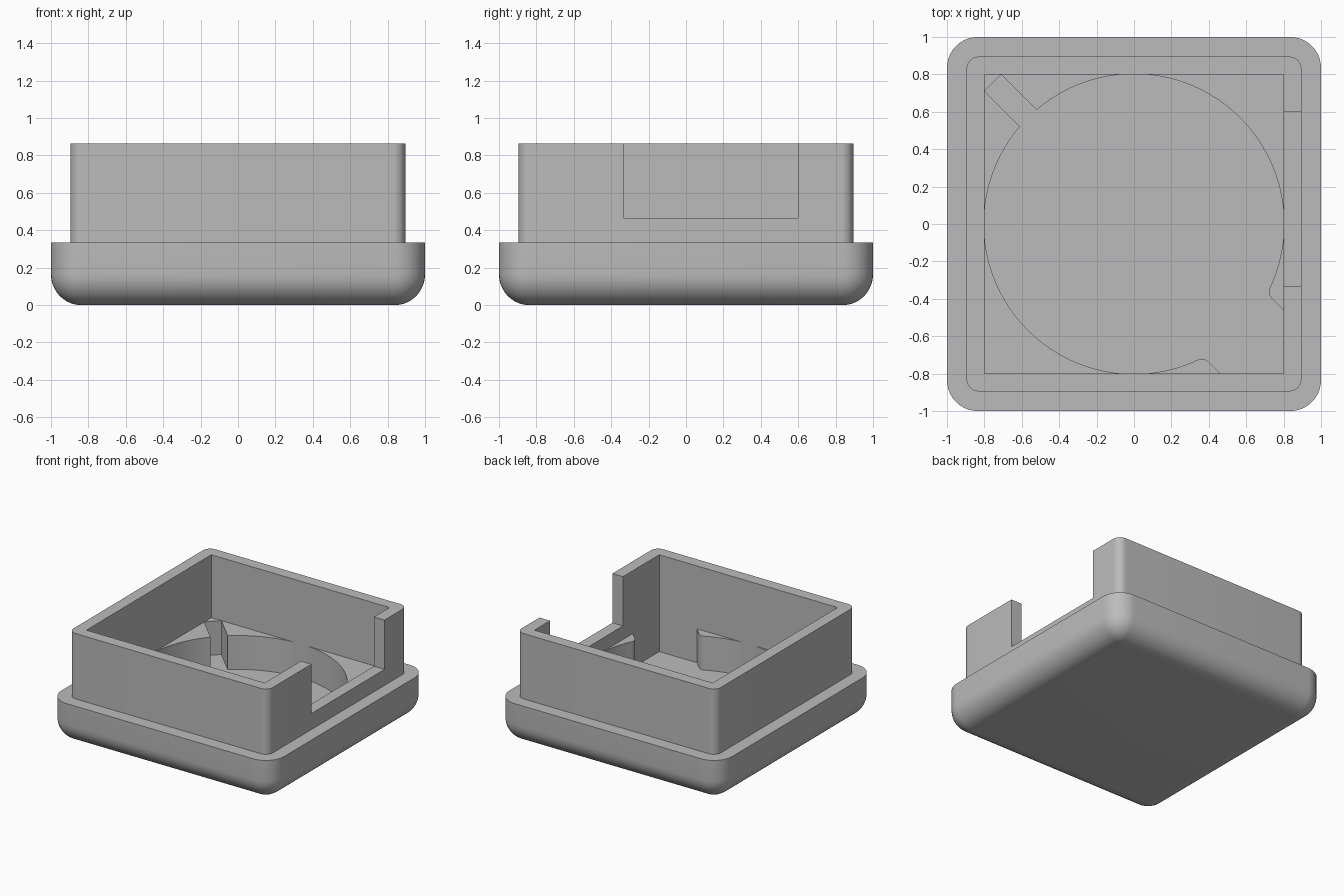
import bpy, bmesh
from math import sin, cos, asin, pi, radians, sqrt

if "Cube" in bpy.data.objects:
    bpy.data.objects.remove(bpy.data.objects["Cube"], do_unlink=True)

FLOOR, LEDGE, STEP, TOP = 0.08, 0.355, 0.335, 0.865
CAVITY, BORE, FILLET = 0.8, 0.802, 0.165

grey = bpy.data.materials.new("plain grey")
grey.use_nodes = True
grey.diffuse_color = (0.5, 0.5, 0.5, 1)
grey.node_tree.nodes["Principled BSDF"].inputs["Base Color"].default_value = (0.5, 0.5, 0.5, 1)


def finish(name, bm):
    bmesh.ops.remove_doubles(bm, verts=bm.verts, dist=0.0001)
    bmesh.ops.recalc_face_normals(bm, faces=bm.faces)
    mesh = bpy.data.meshes.new(name)
    bm.to_mesh(mesh)
    bm.free()
    obj = bpy.data.objects.new(name, mesh)
    bpy.context.collection.objects.link(obj)
    mesh.materials.append(grey)
    return obj


def smooth(obj):
    bpy.ops.object.select_all(action='DESELECT')
    obj.select_set(True)
    bpy.context.view_layer.objects.active = obj
    bpy.ops.object.shade_smooth_by_angle(angle=radians(30))


def rounded_square(half, radius, z, steps=10):
    pts = []
    for k in range(4):
        mid = pi / 4 + k * pi / 2
        cx, cy = [(half - radius) * sqrt(2) * f(mid) for f in (cos, sin)]
        for i in range(steps + 1):
            a = k * pi / 2 + i / steps * pi / 2
            pts.append((cx + radius * cos(a), cy + radius * sin(a), z))
    return pts


def loft(name, rings):
    bm = bmesh.new()
    loops = [[bm.verts.new(p) for p in ring] for ring in rings]
    n = len(loops[0])
    for a, b in zip(loops, loops[1:]):
        for i in range(n):
            j = (i + 1) % n
            bm.faces.new((a[i], a[j], b[j], b[i]))
    bm.faces.new(loops[0])
    bm.faces.new(loops[-1])
    return finish(name, bm)


def prism(name, outline, z0, z1):
    bm = bmesh.new()
    face = bm.faces.new([bm.verts.new((x, y, z0)) for x, y in outline])
    top = bmesh.ops.extrude_face_region(bm, geom=[face])
    for v in top["geom"]:
        if isinstance(v, bmesh.types.BMVert):
            v.co.z = z1
    obj = finish(name, bm)
    smooth(obj)
    return obj


# Housing: filleted base, stepped wall and square cavity in one loft
rings = []
for i in range(11):
    a = i / 10 * pi / 2
    inset = FILLET * (1 - sin(a)) * 0.98
    rings.append(rounded_square(1 - inset, FILLET - inset, FILLET * (1 - cos(a))))
rings += [rounded_square(1, FILLET, STEP),
          rounded_square(0.895, 0.065, STEP),
          rounded_square(0.895, 0.065, TOP),
          rounded_square(CAVITY, 0, TOP),
          rounded_square(CAVITY, 0, FLOOR)]
housing = loft("housing", rings)

# Opening in the side wall
cutter = prism("opening_cutter", [(0.7, -0.335), (1.1, -0.335), (1.1, 0.6), (0.7, 0.6)], 0.465, 1.1)
cutter.hide_render = True
cut = housing.modifiers.new("opening", 'BOOLEAN')
cut.operation, cut.solver, cut.object = 'DIFFERENCE', 'EXACT', cutter
bpy.context.view_layer.objects.active = housing
bpy.ops.object.modifier_apply(modifier=cut.name)
bpy.data.objects.remove(cutter, do_unlink=True)
smooth(housing)


# Corner ledges around the round bore
START = pi / 2 - asin(CAVITY / BORE)


def arc(cx, cy, r, a0, a1, steps):
    return [(cx + r * cos(a0 + (a1 - a0) * i / steps),
             cy + r * sin(a0 + (a1 - a0) * i / steps)) for i in range(steps + 1)]


def half_ledge(gap, tip):
    """Outline from the wall middle to a diagonal slot of half width gap."""
    end = pi / 4 - asin((gap + tip) / (BORE + tip))
    pts = arc(0, 0, BORE, START, end, 24)
    if tip:
        cx, cy = (BORE + tip) * cos(end), (BORE + tip) * sin(end)
        pts += arc(cx, cy, tip, end + pi, 0.75 * pi, 8)[1:]
    return pts + [(CAVITY, CAVITY - gap * sqrt(2))]


def ledge(name, outline, sx, sy):
    prism(name, [(sx * x, sy * y) for x, y in outline], FLOOR - 0.01, LEDGE)


full = arc(0, 0, BORE, START, pi / 2 - START, 48) + [(CAVITY, CAVITY)]
ledge("ledge_back_left", full, 1, 1)
ledge("ledge_front_right", full, -1, -1)

# Narrow slot at one corner, wide round-tipped slot at the opposite one
for name, gap, tip, sx, sy in (("narrow_slot_ledge", 0.064, 0, -1, 1),
                               ("wide_slot_ledge", 0.24, 0.05, 1, -1)):
    half = half_ledge(gap, tip)
    ledge(name + "_side", half, sx, sy)
    ledge(name + "_end", [(y, x) for x, y in half], sx, sy)

# Small post closing the narrow slot
inner = CAVITY - 0.09
ledge("slot_end_post", [(CAVITY, inner), (CAVITY, CAVITY), (inner, CAVITY)], -1, 1)
